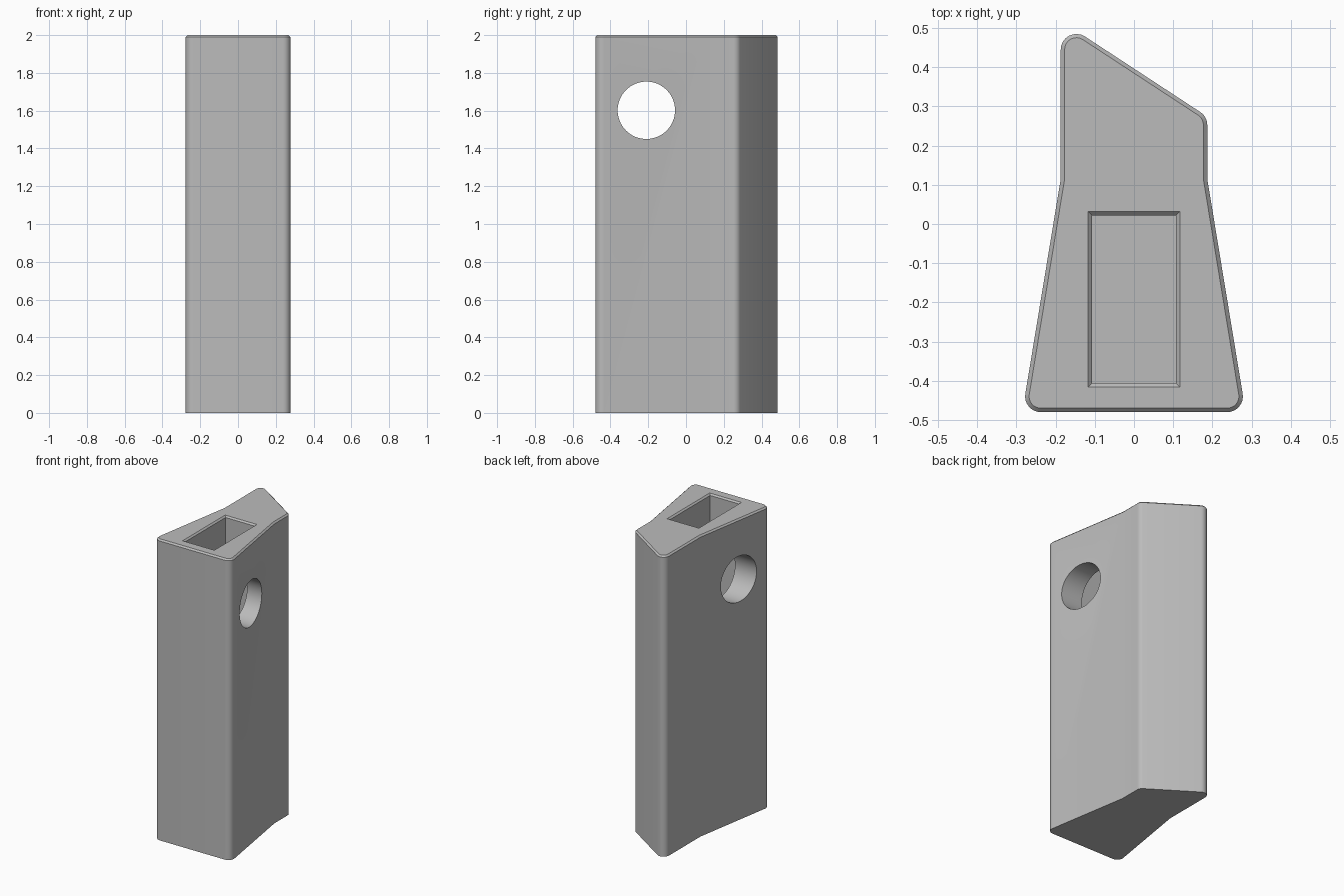
import bpy, bmesh, math
from mathutils import Vector

HEIGHT, CHAMFER, RADIUS = 2.0, 0.01, 0.04

if "Cube" in bpy.data.objects:
    bpy.data.objects.remove(bpy.data.objects["Cube"], do_unlink=True)

grey = bpy.data.materials.new("grey_plastic")
grey.use_nodes = True
colour = (0.5, 0.5, 0.5, 1)
grey.diffuse_color = colour
grey.node_tree.nodes["Principled BSDF"].inputs["Base Color"].default_value = colour


def rounded(points, radius, steps=8):
    """Replace each corner of a counter-clockwise outline with an arc."""
    out = []
    for i, p in enumerate(points):
        p = Vector(p)
        a = (Vector(points[i - 1]) - p).normalized()
        b = (Vector(points[(i + 1) % len(points)]) - p).normalized()
        half = a.angle(b) / 2
        if half > math.radians(80):      # gentle bends stay as they are
            out.append(p)
            continue
        centre = p + (a + b).normalized() * radius / math.sin(half)
        start = p + a * radius / math.tan(half) - centre
        sweep = math.pi - 2 * half
        for k in range(steps + 1):
            t = sweep * k / steps
            c, s = math.cos(t), math.sin(t)
            out.append(centre + Vector((start.x * c - start.y * s,
                                        start.x * s + start.y * c)))
    return out


def finish(bm, name):
    bmesh.ops.recalc_face_normals(bm, faces=bm.faces[:])
    mesh = bpy.data.meshes.new(name)
    bm.to_mesh(mesh)
    bm.free()
    mesh.materials.append(grey)
    obj = bpy.data.objects.new(name, mesh)
    bpy.context.collection.objects.link(obj)
    return obj


def loft(rings, name):
    """Join equal-length rings of points into a capped solid."""
    bm = bmesh.new()
    loops = [[bm.verts.new(p) for p in ring] for ring in rings]
    n = len(loops[0])
    for low, high in zip(loops, loops[1:]):
        for i in range(n):
            j = (i + 1) % n
            bm.faces.new((low[i], low[j], high[j], high[i]))
    bm.faces.new(loops[0][::-1])
    bm.faces.new(loops[-1])
    return finish(bm, name)


def rectangle(half_x, y0, y1, z):
    return [(-half_x, y0, z), (half_x, y0, z), (half_x, y1, z), (-half_x, y1, z)]


# Body: flared grip outline with a slanted back, chamfered along the top
corners = [(-0.285, -0.48), (0.285, -0.48), (0.187, 0.115),
           (0.187, 0.274), (-0.187, 0.519), (-0.187, 0.115)]
inset = [(-0.273, -0.47), (0.273, -0.47), (0.177, 0.115),
         (0.177, 0.269), (-0.177, 0.501), (-0.177, 0.115)]
outer, inner = rounded(corners, RADIUS), rounded(inset, RADIUS - CHAMFER)
body = loft([[(p.x, p.y, z) for p in ring] for ring, z in
             ((outer, 0), (outer, HEIGHT - CHAMFER), (inner, HEIGHT))], "body")

# Pocket cutter: deep rectangular slot with a chamfered mouth
pocket = loft([rectangle(0.107, -0.406, 0.022, 0.1),
               rectangle(0.107, -0.406, 0.022, HEIGHT - CHAMFER),
               rectangle(0.117, -0.416, 0.032, HEIGHT),
               rectangle(0.117, -0.416, 0.032, HEIGHT + 0.1)], "pocket_cutter")

# Cross hole cutter: round bore running from side to side
ring = [(math.cos(math.tau * k / 64), math.sin(math.tau * k / 64)) for k in range(64)]
hole = loft([[(x, -0.21 + 0.152 * c, 1.602 + 0.152 * s) for c, s in ring]
             for x in (-0.5, 0.5)], "hole_cutter")

bpy.ops.object.select_all(action='DESELECT')
body.select_set(True)
bpy.context.view_layer.objects.active = body
for cutter in (pocket, hole):
    mod = body.modifiers.new(cutter.name, 'BOOLEAN')
    mod.operation, mod.solver, mod.object = 'DIFFERENCE', 'EXACT', cutter
    bpy.ops.object.modifier_apply(modifier=mod.name)
    bpy.data.objects.remove(cutter, do_unlink=True)
bpy.ops.object.shade_smooth_by_angle(angle=math.radians(30))
